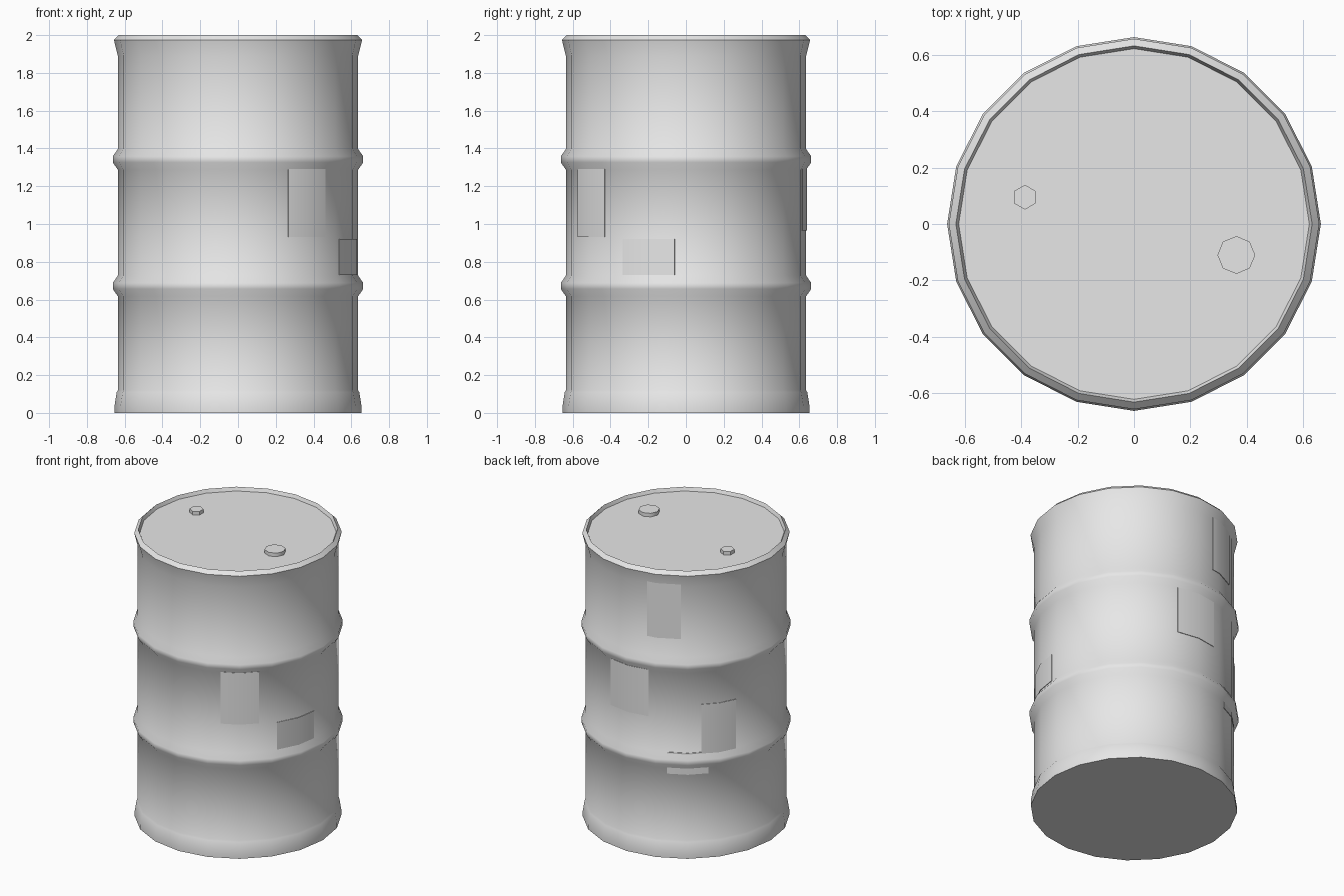
import bpy, bmesh, math

if "Cube" in bpy.data.objects:
    bpy.data.objects.remove(bpy.data.objects["Cube"])

SIDES = 20
STEP = 360 / SIDES

steel = bpy.data.materials.new("light_grey_steel")
steel.diffuse_color = (0.8, 0.8, 0.8, 1)
steel.use_nodes = True
steel.node_tree.nodes["Principled BSDF"].inputs["Base Color"].default_value = steel.diffuse_color


def finish(bm, name, angle=55):
    bmesh.ops.recalc_face_normals(bm, faces=bm.faces[:])
    mesh = bpy.data.meshes.new(name)
    bm.to_mesh(mesh)
    bm.free()
    obj = bpy.data.objects.new(name, mesh)
    bpy.context.collection.objects.link(obj)
    mesh.materials.append(steel)
    bpy.ops.object.select_all(action='DESELECT')
    obj.select_set(True)
    bpy.context.view_layer.objects.active = obj
    bpy.ops.object.shade_smooth_by_angle(angle=math.radians(angle))
    return obj


def lathe(name, profile, sides, centre=(0, 0), turn=0.0):
    """Stack rings of (radius, z) and close both ends."""
    bm = bmesh.new()
    rings = []
    for r, z in profile:
        rings.append([bm.verts.new((centre[0] + r * math.cos(turn + math.tau * i / sides),
                                    centre[1] + r * math.sin(turn + math.tau * i / sides), z))
                      for i in range(sides)])
    for a, b in zip(rings, rings[1:]):
        for i in range(sides):
            j = (i + 1) % sides
            bm.faces.new((a[i], a[j], b[j], b[i]))
    bm.faces.new(rings[0][::-1])
    bm.faces.new(rings[-1])
    return finish(bm, name)


def facet_radius(deg, corner):
    """Radius of the twenty-sided wall at an angle."""
    half = math.radians(STEP / 2)
    return corner * math.cos(half) / math.cos(math.radians(deg % STEP) - half)


def patch(name, a0, a1, z0, z1):
    """Thin plate that follows the wall facets."""
    first = math.floor(a0 / STEP) + 1
    corners = [k * STEP for k in range(first, math.ceil(a1 / STEP))]
    angles = [a0] + corners + [a1]
    bm = bmesh.new()
    cols = []
    for d in angles:
        c, s = math.cos(math.radians(d)), math.sin(math.radians(d))
        ri, ro = facet_radius(d, 0.634), facet_radius(d, 0.640)
        cols.append([bm.verts.new((r * c, r * s, z))
                     for r, z in ((ri, z0), (ro, z0), (ro, z1), (ri, z1))])
    for a, b in zip(cols, cols[1:]):
        for i in range(4):
            j = (i + 1) % 4
            bm.faces.new((a[i], b[i], b[j], a[j]))
    bm.faces.new(cols[0])
    bm.faces.new(cols[-1][::-1])
    return finish(bm, name, 30)


# Drum wall with flared base, two rolling hoops, rim and sunken lid
R = 0.636
profile = [(0.655, 0), (0.655, 0.03), (0.642, 0.11), (R, 0.12)]
for zc in (0.672, 1.342):
    profile += [(R, zc - 0.055), (0.663, zc - 0.016), (0.663, zc + 0.016), (R, zc + 0.055)]
profile += [(R, 1.89), (0.657, 1.975), (0.632, 2.0), (0.622, 1.975)]
lathe("drum_body", profile, SIDES)

# Screw plugs on the lid
lathe("large_plug", [(0.067, 1.97), (0.067, 2.0)], 8, (0.363, -0.11))
lathe("small_plug", [(0.044, 1.97), (0.044, 2.0)], 6, (-0.387, 0.095), math.pi / 6)

# Sheet patches: start angle, end angle, bottom, top
patch("front_label", -65, -43, 0.93, 1.29)
patch("right_label", -32, -5.4, 0.73, 0.92)
patch("upper_back_label", 102, 122, 1.525, 1.91)
patch("back_label", 76, 103, 0.965, 1.29)
patch("left_label", 134, 155, 0.72, 1.065)
patch("hoop_label", 114, 138, 0.58, 0.73)
